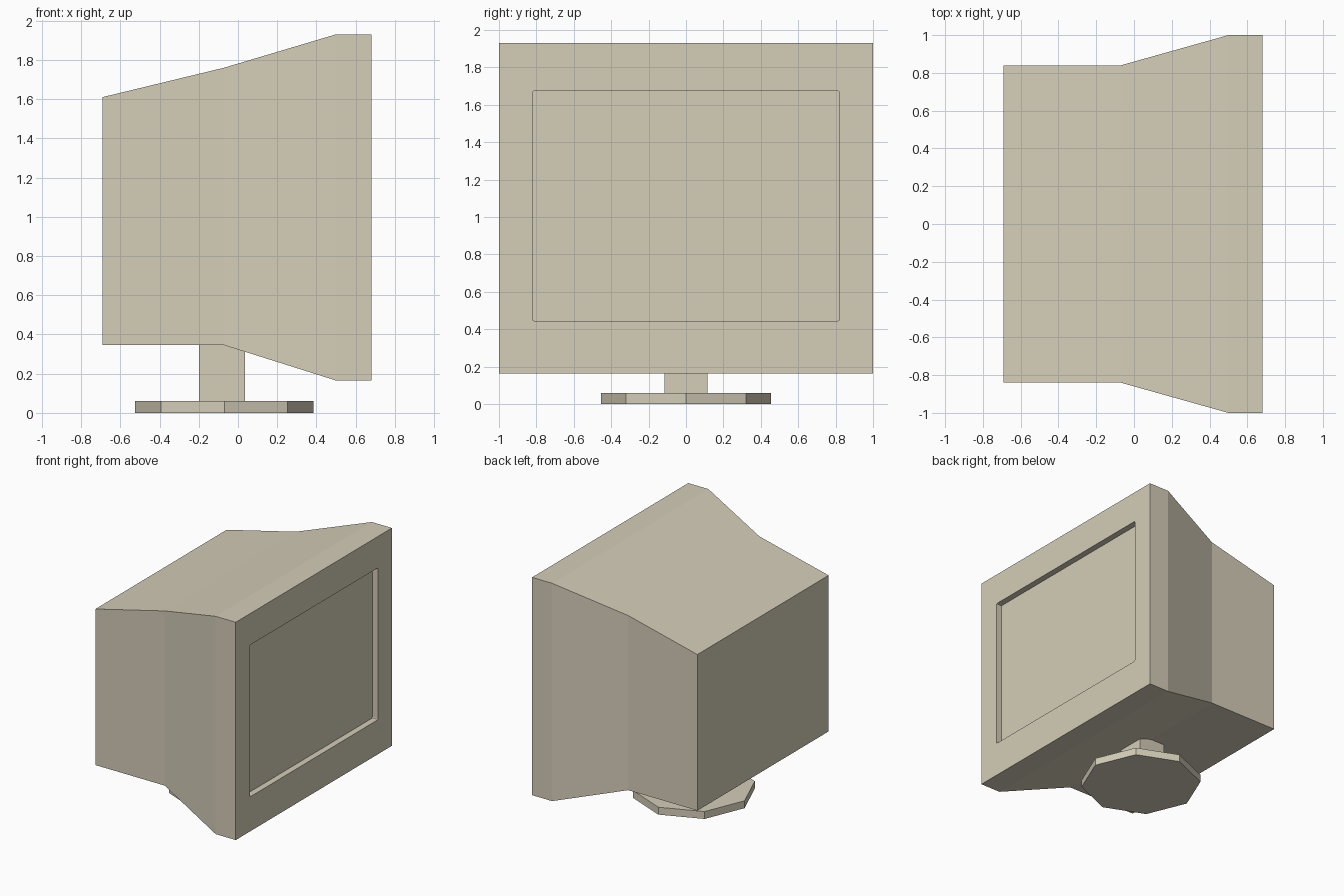
import bpy, bmesh, math

if "Cube" in bpy.data.objects:
    bpy.data.objects.remove(bpy.data.objects["Cube"])

beige = bpy.data.materials.new("beige_plastic")
beige.diffuse_color = (0.66, 0.61, 0.48, 1)
beige.use_nodes = True
beige.node_tree.nodes["Principled BSDF"].inputs["Base Color"].default_value = beige.diffuse_color


def finish(name, bm):
    bmesh.ops.recalc_face_normals(bm, faces=bm.faces)
    mesh = bpy.data.meshes.new(name)
    bm.to_mesh(mesh)
    bm.free()
    mesh.materials.append(beige)
    obj = bpy.data.objects.new(name, mesh)
    bpy.context.collection.objects.link(obj)
    return obj


# Monitor housing: rectangular sections from back to recessed screen
# (x, half width in y, bottom z, top z)
sections = [
    (-0.69, 0.84, 0.345, 1.61),
    (-0.07, 0.84, 0.345, 1.76),
    (0.50, 1.00, 0.165, 1.93),
    (0.68, 1.00, 0.165, 1.93),
    (0.68, 0.82, 0.445, 1.675),
    (0.63, 0.82, 0.445, 1.675),
]
bm = bmesh.new()
rings = [[bm.verts.new((x, y, z)) for y, z in ((-w, lo), (w, lo), (w, hi), (-w, hi))]
         for x, w, lo, hi in sections]
for a, b in zip(rings, rings[1:]):
    for i in range(4):
        j = (i + 1) % 4
        bm.faces.new((a[i], a[j], b[j], b[i]))
bm.faces.new(rings[0])
bm.faces.new(rings[-1])

# Slightly rounded corners of the screen recess
corners = [bm.edges.get((a, b)) for a, b in zip(rings[-2], rings[-1])]
bmesh.ops.bevel(bm, geom=corners, offset=0.01, segments=2, profile=0.5, affect='EDGES')
finish("monitor_housing", bm)

# Square neck, running up into the housing
bm = bmesh.new()
bmesh.ops.create_cube(bm, size=1)
bmesh.ops.scale(bm, vec=(0.235, 0.23, 0.285), verts=bm.verts)
bmesh.ops.translate(bm, vec=(-0.0825, 0, 0.2025), verts=bm.verts)
finish("stand_neck", bm)

# Eight-sided foot with corners on the axes
bm = bmesh.new()
foot = [bm.verts.new((-0.07 + 0.455 * math.cos(i * math.pi / 4),
                      0.455 * math.sin(i * math.pi / 4), 0)) for i in range(8)]
face = bm.faces.new(foot)
top = bmesh.ops.extrude_face_region(bm, geom=[face], use_keep_orig=True)["geom"]
bmesh.ops.translate(bm, vec=(0, 0, 0.06),
                    verts=[g for g in top if isinstance(g, bmesh.types.BMVert)])
finish("stand_foot", bm)
